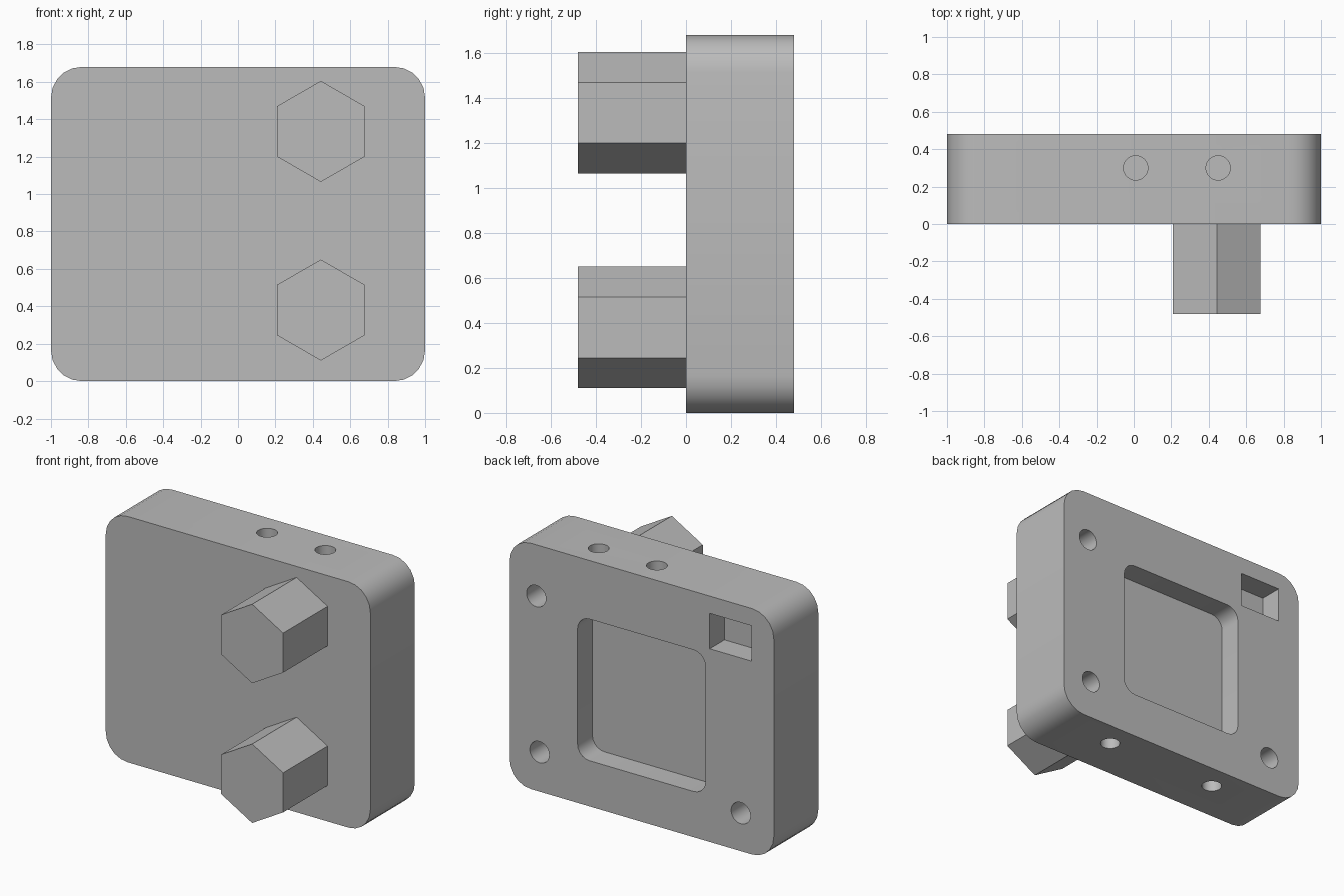
import bpy, bmesh
from math import sin, cos, pi

default = bpy.data.objects.get("Cube")
if default:
    bpy.data.objects.remove(default, do_unlink=True)

grey = bpy.data.materials.new("plain_grey")
grey.use_nodes = True
colour = (0.5, 0.5, 0.5, 1)
grey.diffuse_color = colour
grey.node_tree.nodes["Principled BSDF"].inputs["Base Color"].default_value = colour


def circle(cx, cy, r, sides=28, start=0):
    return [(cx + r * cos(start + 2 * pi * i / sides),
             cy + r * sin(start + 2 * pi * i / sides)) for i in range(sides)]


def rounded_rect(x0, x1, y0, y1, r, steps=5):
    corners = [(x1 - r, y1 - r), (x0 + r, y1 - r), (x0 + r, y0 + r), (x1 - r, y0 + r)]
    return [(cx + r * cos(pi / 2 * (q + i / steps)), cy + r * sin(pi / 2 * (q + i / steps)))
            for q, (cx, cy) in enumerate(corners) for i in range(steps + 1)]


def prism(name, outline, low, high, axis="y"):
    """Extrude an outline along y (outline in x, z) or z (outline in x, y)."""
    def place(a, b, c):
        return (a, c, b) if axis == "y" else (a, b, c)
    bm = bmesh.new()
    ends = [[bm.verts.new(place(a, b, c)) for a, b in outline] for c in (low, high)]
    for ring in ends:
        bm.faces.new(ring)
    n = len(outline)
    for i in range(n):
        j = (i + 1) % n
        bm.faces.new((ends[0][i], ends[0][j], ends[1][j], ends[1][i]))
    bmesh.ops.recalc_face_normals(bm, faces=bm.faces)
    mesh = bpy.data.meshes.new(name)
    bm.to_mesh(mesh)
    bm.free()
    mesh.materials.append(grey)
    obj = bpy.data.objects.new(name, mesh)
    bpy.context.collection.objects.link(obj)
    return obj


# Rounded plate
back, height = 0.48, 1.68
plate = prism("plate", rounded_rect(-1, 1, 0, height, 0.165), 0, back)

# Cutters: back recess and small square pocket
floor, outside = back - 0.16, back + 0.1
square = [(-0.83, 1.32), (-0.515, 1.32), (-0.515, 1.562), (-0.83, 1.562)]
cutters = [
    prism("recess_cutter", rounded_rect(-0.483, 0.483, 0.312, 1.28, 0.09), floor, outside),
    prism("pocket_cutter", square, floor, outside),
]

# Cutters: blind holes in the back, top and bottom
for x, z in ((0.795, 1.33), (0.77, 0.27), (-0.75, 0.26)):
    cutters.append(prism("back_hole_cutter", circle(x, z, 0.073), back - 0.3, outside))
for x in (0.01, 0.45):
    cutters.append(prism("top_hole_cutter", circle(x, 0.3, 0.065),
                         height - 0.25, height + 0.1, "z"))
for x in (0.455, -0.41):
    cutters.append(prism("bottom_hole_cutter", circle(x, 0.3, 0.065), -0.1, 0.2, "z"))

for cutter in cutters:
    cutter.hide_render = True
    cut = plate.modifiers.new("cut", "BOOLEAN")
    cut.operation, cut.solver, cut.object = "DIFFERENCE", "EXACT", cutter

# Bake the cuts into the plate and drop the cutters
bpy.context.view_layer.update()
baked = bpy.data.meshes.new_from_object(
    plate.evaluated_get(bpy.context.evaluated_depsgraph_get()))
plate.modifiers.clear()
plate.data = baked
for cutter in cutters:
    bpy.data.objects.remove(cutter, do_unlink=True)

# Smooth the rounded corners and hole walls
bpy.ops.object.select_all(action="DESELECT")
plate.select_set(True)
bpy.context.view_layer.objects.active = plate
bpy.ops.object.shade_smooth_by_angle(angle=pi / 6)

# Hexagonal pegs on the front
for name, z in (("lower_hex_peg", 0.38), ("upper_hex_peg", 1.335)):
    prism(name, circle(0.443, z, 0.27, 6, pi / 2), -back, 0)
